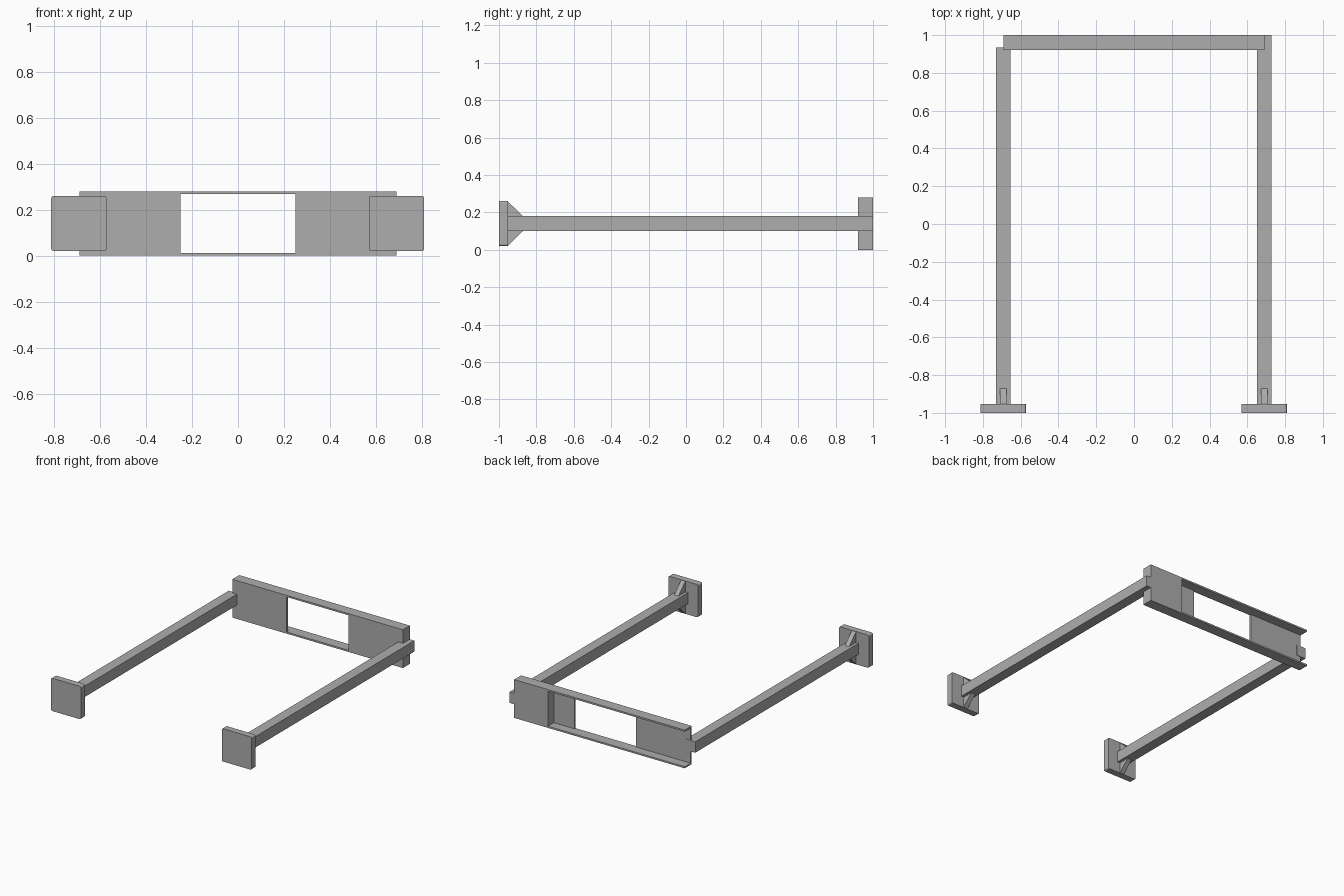
import bpy
import bmesh

cube = bpy.data.objects.get("Cube")
if cube:
    bpy.data.objects.remove(cube, do_unlink=True)

steel = bpy.data.materials.new("grey steel")
steel.use_nodes = True
GREY = (0.42, 0.42, 0.42, 1)
steel.diffuse_color = GREY
steel.node_tree.nodes["Principled BSDF"].inputs["Base Color"].default_value = GREY


def prism(name, profile, axis, lo, hi):
    """Extrude a closed 2D profile along x or y; the second profile value is z."""
    bm = bmesh.new()
    place = (lambda p: (lo, p[0], p[1])) if axis == "x" else (lambda p: (p[0], lo, p[1]))
    face = bm.faces.new([bm.verts.new(place(p)) for p in profile])
    grown = bmesh.ops.extrude_face_region(bm, geom=[face])["geom"]
    verts = [g for g in grown if isinstance(g, bmesh.types.BMVert)]
    offset = (hi - lo, 0, 0) if axis == "x" else (0, hi - lo, 0)
    bmesh.ops.translate(bm, verts=verts, vec=offset)
    bmesh.ops.recalc_face_normals(bm, faces=bm.faces)
    mesh = bpy.data.meshes.new(name)
    bm.to_mesh(mesh)
    bm.free()
    mesh.materials.append(steel)
    obj = bpy.data.objects.new(name, mesh)
    bpy.context.collection.objects.link(obj)
    return obj


def box(name, x, y, z):
    profile = [(x[0], z[0]), (x[1], z[0]), (x[1], z[1]), (x[0], z[1])]
    return prism(name, profile, "y", *y)


END, HEIGHT, WALL = 0.69, 0.28, 0.012
BACK, WEB = 1.0, 0.92
ARM_LOW, ARM_HIGH, MID = 0.1, 0.18, 0.14
FOOT_BACK = -0.952

# Rear channel: two flanges, a split web around the window, one boxed end
box("bottom_flange", (-END, END), (WEB, BACK), (0, WALL))
box("top_flange", (-END, END), (WEB, BACK), (HEIGHT - WALL, HEIGHT))
box("right_web", (-END, -0.25), (WEB, WEB + WALL), (WALL, HEIGHT - WALL))
box("left_web", (0.25, END), (WEB, WEB + WALL), (WALL, HEIGHT - WALL))
box("boxed_end", (0.417, END), (WEB + WALL, BACK), (WALL, HEIGHT - WALL))

for side, cx, arm_end in (("right", -0.692, 0.935), ("left", 0.689, BACK)):
    # Long square arm
    box(side + "_arm", (cx - 0.038, cx + 0.038), (FOOT_BACK, arm_end), (ARM_LOW, ARM_HIGH))

    # Foot plate with slightly rounded corners
    foot = box(side + "_foot", (cx - 0.12, cx + 0.12), (-1, FOOT_BACK), (MID - 0.12, MID + 0.12))
    bm = bmesh.new()
    bm.from_mesh(foot.data)
    corners = [e for e in bm.edges if abs(e.verts[0].co.y - e.verts[1].co.y) > 0.01]
    bmesh.ops.bevel(bm, geom=corners, offset=0.01, segments=3, profile=0.5, affect="EDGES")
    bm.to_mesh(foot.data)
    bm.free()

    # Triangular gussets above and below the arm
    for level, sign in (("upper", 1), ("lower", -1)):
        profile = [(FOOT_BACK, MID + sign * 0.04), (-0.872, MID + sign * 0.04),
                   (FOOT_BACK, MID + sign * 0.118)]
        prism(f"{side}_{level}_gusset", profile, "x", cx - 0.017, cx + 0.017)
